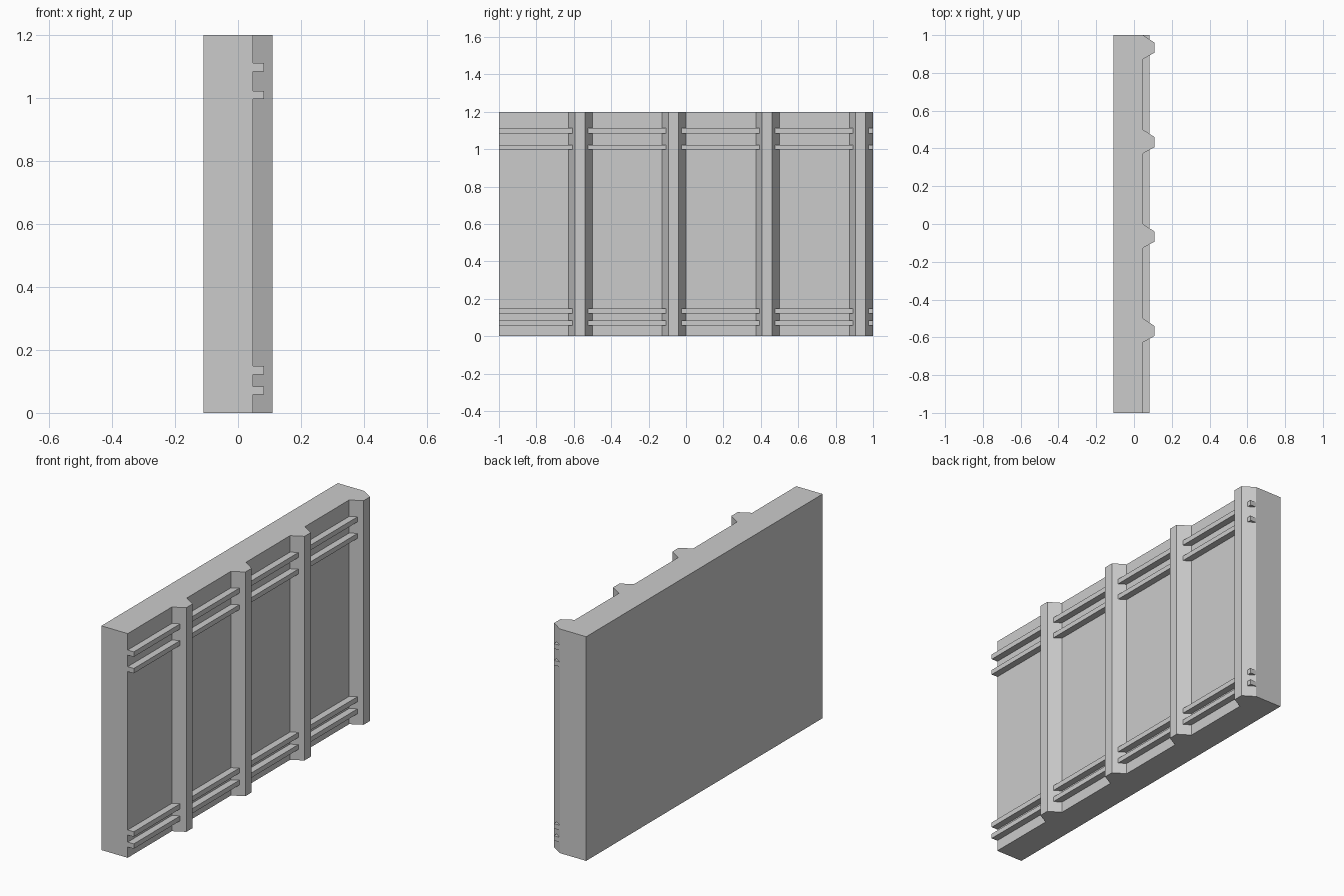
import bpy

if "Cube" in bpy.data.objects:
    bpy.data.objects.remove(bpy.data.objects["Cube"])

BACK, FACE, RAIL, RIB = -0.109, 0.047, 0.083, 0.109   # depth levels along x
HEIGHT = 1.2


def prism(name, outline, z0, z1):
    """Extrude a counter-clockwise xy outline from z0 to z1."""
    n = len(outline)
    verts = [(x, y, z) for z in (z0, z1) for x, y in outline]
    faces = [tuple(reversed(range(n))), tuple(range(n, 2 * n))]
    faces += [(i, (i + 1) % n, (i + 1) % n + n, i + n) for i in range(n)]
    mesh = bpy.data.meshes.new(name)
    mesh.from_pydata(verts, [], faces)
    obj = bpy.data.objects.new(name, mesh)
    bpy.context.collection.objects.link(obj)
    return obj


# Wall slab with four tapered vertical ribs in one cross-section
profile = [(BACK, -1), (FACE, -1)]
for end in (-0.5, 0.0, 0.5, 1.0):
    profile += [(FACE, end - 0.127), (RIB, end - 0.093),
                (RIB, end - 0.04), (FACE, end)]
profile.append((BACK, 1))
prism("ribbed_wall", profile, 0, HEIGHT)

# Horizontal rails running through the ribs: a pair low, a pair high
strip = [(FACE, -1), (RAIL, -1), (RAIL, 1), (FACE, 1)]
for name, z0, z1 in (("rail_bottom", 0.058, 0.084),
                     ("rail_lower", 0.122, 0.149),
                     ("rail_upper", 0.997, 1.023),
                     ("rail_top", 1.085, 1.112)):
    prism(name, strip, z0, z1)
